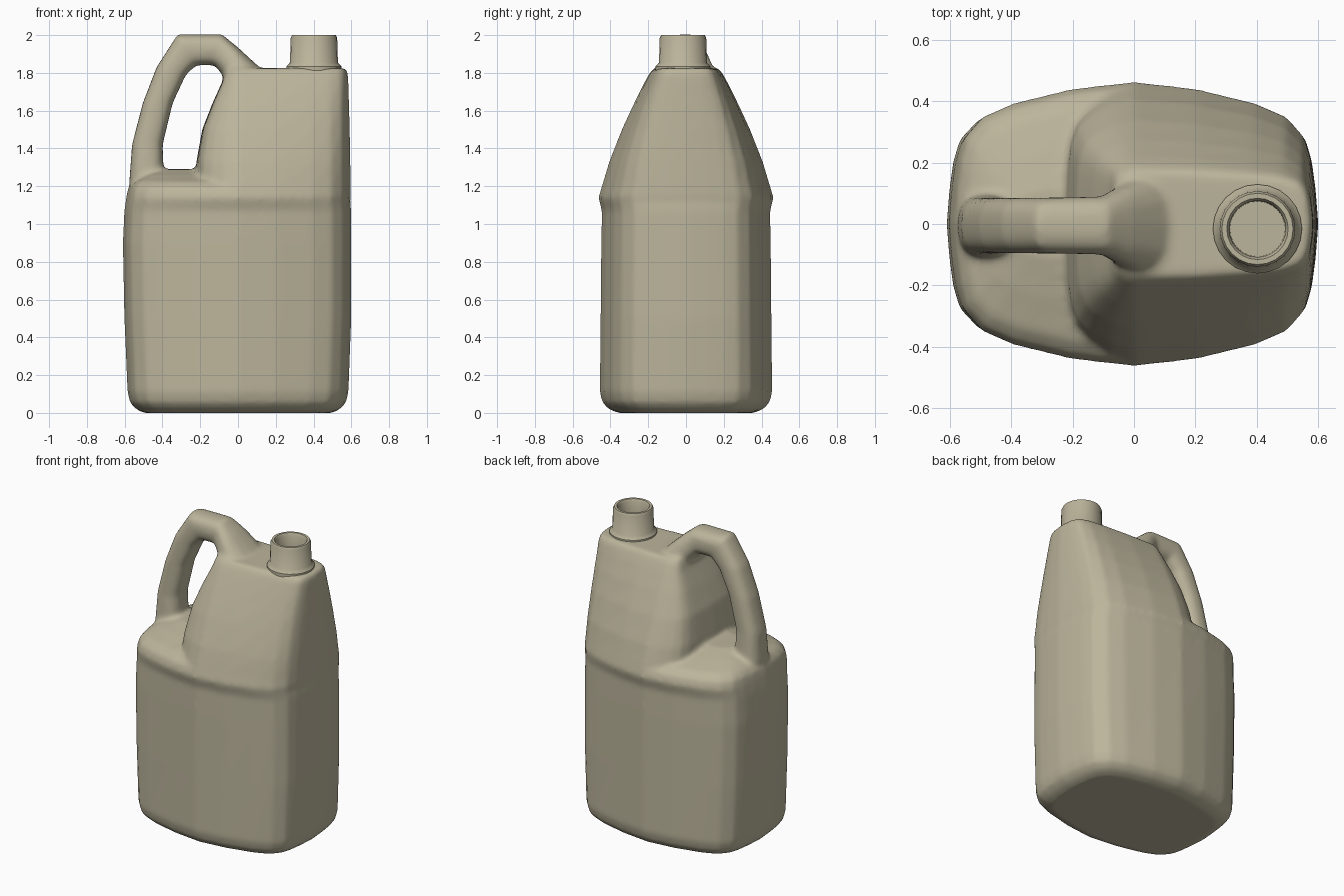
import bpy, bmesh, math

if "Cube" in bpy.data.objects:
    bpy.data.objects.remove(bpy.data.objects["Cube"])

mat = bpy.data.materials.new("tan plastic")
mat.diffuse_color = (0.50, 0.46, 0.33, 1)
mat.use_nodes = True
mat.node_tree.nodes["Principled BSDF"].inputs["Base Color"].default_value = mat.diffuse_color

# One quarter of the barrel-sided outline (unit x, unit y)
QUARTER = [(1, 0), (0.985, 0.25), (0.965, 0.45), (0.93, 0.61), (0.83, 0.755),
           (0.66, 0.85), (0.34, 0.95), (0, 1)]


def outline(z, xl, xr, hy, flat=0.0):
    """Ring at height z; flat straightens the barrel sides."""
    half = []
    for px, py in QUARTER:
        half.append((px * xr, hy * py ** (1 - flat) if py else 0))
    for px, py in reversed(QUARTER[:-1]):
        half.append((-px * xl, hy * py ** (1 - flat) if py else 0))
    pts = half + [(x, -y) for x, y in reversed(half[1:-1])]
    return [(x, y, z) for x, y in pts]


def loft(bm, rings):
    """Skin a list of equal rings and close both ends."""
    vs = [[bm.verts.new(p) for p in r] for r in rings]
    n = len(vs[0])
    for a, b in zip(vs, vs[1:]):
        for i in range(n):
            j = (i + 1) % n
            bm.faces.new((a[i], a[j], b[j], b[i]))
    bm.faces.new(vs[0][::-1])
    bm.faces.new(vs[-1])


def make(name, bm):
    bmesh.ops.recalc_face_normals(bm, faces=bm.faces)
    me = bpy.data.meshes.new(name)
    bm.to_mesh(me)
    bm.free()
    me.materials.append(mat)
    ob = bpy.data.objects.new(name, me)
    bpy.context.collection.objects.link(ob)
    bpy.context.view_layer.objects.active = ob
    return ob


bm = bmesh.new()

# Lower body and low shoulder: (z, half x, half y)
lower = [(0.0, 0.50, 0.36), (0.02, 0.54, 0.41), (0.055, 0.572, 0.443), (0.11, 0.585, 0.457),
         (0.5, 0.602, 0.453), (0.9, 0.61, 0.449), (1.07, 0.602, 0.446), (1.14, 0.592, 0.465),
         (1.19, 0.582, 0.446), (1.225, 0.555, 0.40), (1.26, 0.49, 0.27), (1.29, 0.40, 0.13)]
loft(bm, [outline(z, x, min(x, 0.6), y) for z, x, y in lower])

# Tapered upper body: (z, left x, right x, half y, side flatness)
upper = [(1.05, 0.20, 0.58, 0.43, 0), (1.14, 0.215, 0.597, 0.464, 0), (1.2, 0.225, 0.597, 0.446, 0),
         (1.33, 0.22, 0.595, 0.407, 0.05), (1.5, 0.19, 0.592, 0.34, 0.1),
         (1.64, 0.135, 0.588, 0.275, 0.2), (1.75, 0.085, 0.585, 0.22, 0.3),
         (1.80, 0.07, 0.582, 0.192, 0.4), (1.825, 0.06, 0.57, 0.17, 0.4)]
loft(bm, [outline(*r) for r in upper])

# Handle: (outer x, outer z, inner x, inner z, half width)
handle = [(-0.575, 1.12, -0.36, 1.12, 0.12), (-0.575, 1.24, -0.395, 1.32, 0.10),
          (-0.562, 1.42, -0.398, 1.42, 0.092), (-0.505, 1.64, -0.345, 1.64, 0.092),
          (-0.432, 1.83, -0.275, 1.79, 0.092), (-0.32, 2.005, -0.22, 1.84, 0.092),
          (-0.085, 2.005, -0.125, 1.84, 0.095), (0.0, 1.935, -0.082, 1.79, 0.13),
          (0.12, 1.825, -0.075, 1.68, 0.175)]
rings = []
for ox, oz, ix, iz, w in handle:
    ring = []
    for k in range(16):
        t = 2 * math.pi * k / 16
        c, s = math.cos(t), math.sin(t)
        c = math.copysign(abs(c) ** 0.75, c)
        s = math.copysign(abs(s) ** 0.75, s)
        ring.append(((ox + ix) / 2 + c * (ox - ix) / 2, s * w - 0.005,
                     (oz + iz) / 2 + c * (oz - iz) / 2))
    rings.append(ring)
loft(bm, rings)

# Fuse the parts into one moulded skin with soft blends
body = make("jug_body", bm)
rm = body.modifiers.new("fuse", "REMESH")
rm.mode = "VOXEL"
rm.voxel_size = 0.014
rm.use_smooth_shade = True
sm = body.modifiers.new("soften", "SMOOTH")
sm.factor = 0.5
sm.iterations = 8

# Neck: turned profile with collar, lip and recessed mouth (radius, z)
profile = [(0.145, 1.80), (0.145, 1.835), (0.127, 1.855), (0.123, 1.985), (0.116, 2.0),
           (0.10, 2.0), (0.092, 1.985), (0.090, 1.89)]
bm = bmesh.new()
loft(bm, [[(0.402 + r * math.cos(2 * math.pi * k / 24), -0.016 + r * math.sin(2 * math.pi * k / 24), z)
           for k in range(24)] for r, z in profile])
neck = make("neck", bm)
bpy.ops.object.select_all(action="DESELECT")
neck.select_set(True)
bpy.ops.object.shade_smooth_by_angle(angle=math.radians(40))
